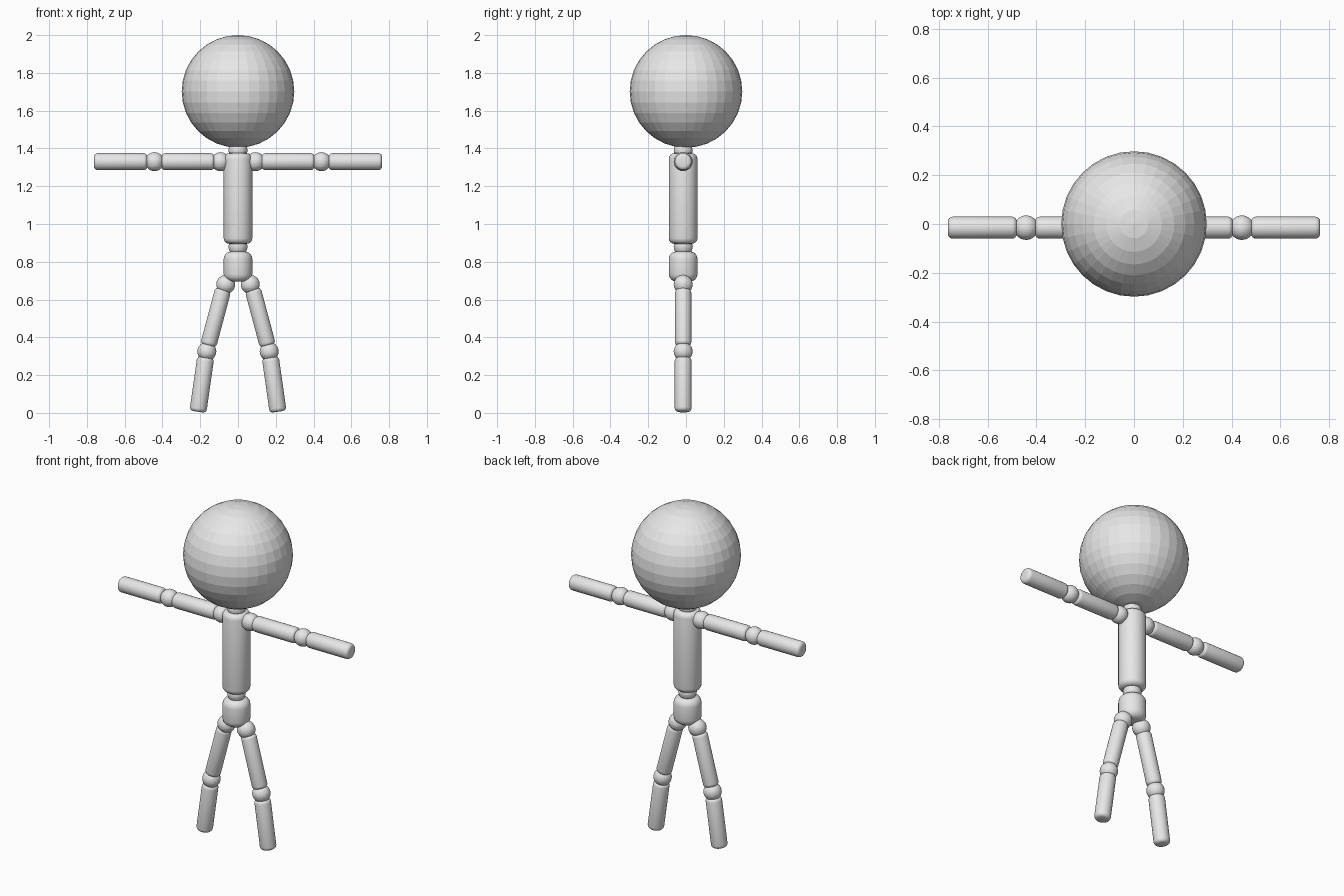
import bpy
import bmesh
import math
from mathutils import Vector

cube = bpy.data.objects.get("Cube")
if cube:
    bpy.data.objects.remove(cube, do_unlink=True)

BODY_Y = -0.015

grey = bpy.data.materials.new("plain grey")
grey.use_nodes = True
grey.diffuse_color = (0.8, 0.8, 0.8, 1)
grey.node_tree.nodes["Principled BSDF"].inputs["Base Color"].default_value = (0.8, 0.8, 0.8, 1)


def add_object(name, bm):
    mesh = bpy.data.meshes.new(name)
    bm.to_mesh(mesh)
    bm.free()
    mesh.materials.append(grey)
    obj = bpy.data.objects.new(name, mesh)
    bpy.context.collection.objects.link(obj)
    return obj


def ball(name, x, z, radius, y=BODY_Y):
    """Faceted sphere."""
    bm = bmesh.new()
    bmesh.ops.create_uvsphere(bm, u_segments=32, v_segments=16, radius=radius)
    obj = add_object(name, bm)
    obj.location = (x, y, z)
    return obj


def rod(name, start, end, radius, rounding):
    """Cylinder between two (x, z) points with rounded rims."""
    a = Vector((start[0], BODY_Y, start[1]))
    b = Vector((end[0], BODY_Y, end[1]))
    bm = bmesh.new()
    bmesh.ops.create_cone(bm, cap_ends=True, segments=32, radius1=radius,
                          radius2=radius, depth=(b - a).length)
    rims = [e for e in bm.edges if abs(e.verts[0].co.z - e.verts[1].co.z) < 1e-5]
    bmesh.ops.bevel(bm, geom=rims, offset=rounding, segments=4,
                    profile=0.5, affect='EDGES')
    obj = add_object(name, bm)
    obj.location = (a + b) / 2
    obj.rotation_mode = 'QUATERNION'
    obj.rotation_quaternion = (b - a).to_track_quat('Z', 'Y')
    bpy.ops.object.select_all(action='DESELECT')
    obj.select_set(True)
    bpy.context.view_layer.objects.active = obj
    bpy.ops.object.shade_smooth_by_angle(angle=math.radians(30))
    return obj


# Head, neck and trunk
ball("head", 0, 1.702, 0.298, y=0)
ball("neck", 0, 1.39, 0.05)
rod("torso", (0, 0.895), (0, 1.375), 0.076, 0.03)
ball("waist", 0, 0.88, 0.05)
rod("pelvis", (0, 0.695), (0, 0.855), 0.076, 0.04)

# Arms and legs, mirrored left and right
for side, s in (("left", 1), ("right", -1)):
    arm_z = 1.33
    ball(side + "_shoulder", s * 0.093, arm_z, 0.05)
    rod(side + "_upper_arm", (s * 0.125, arm_z), (s * 0.405, arm_z), 0.045, 0.02)
    ball(side + "_elbow", s * 0.442, arm_z, 0.05)
    rod(side + "_forearm", (s * 0.48, arm_z), (s * 0.763, arm_z), 0.045, 0.02)

    ball(side + "_hip", s * 0.065, 0.68, 0.05)
    rod(side + "_thigh", (s * 0.078, 0.655), (s * 0.158, 0.355), 0.043, 0.02)
    ball(side + "_knee", s * 0.165, 0.325, 0.05)
    rod(side + "_shin", (s * 0.171, 0.295), (s * 0.212, 0.006), 0.045, 0.02)
